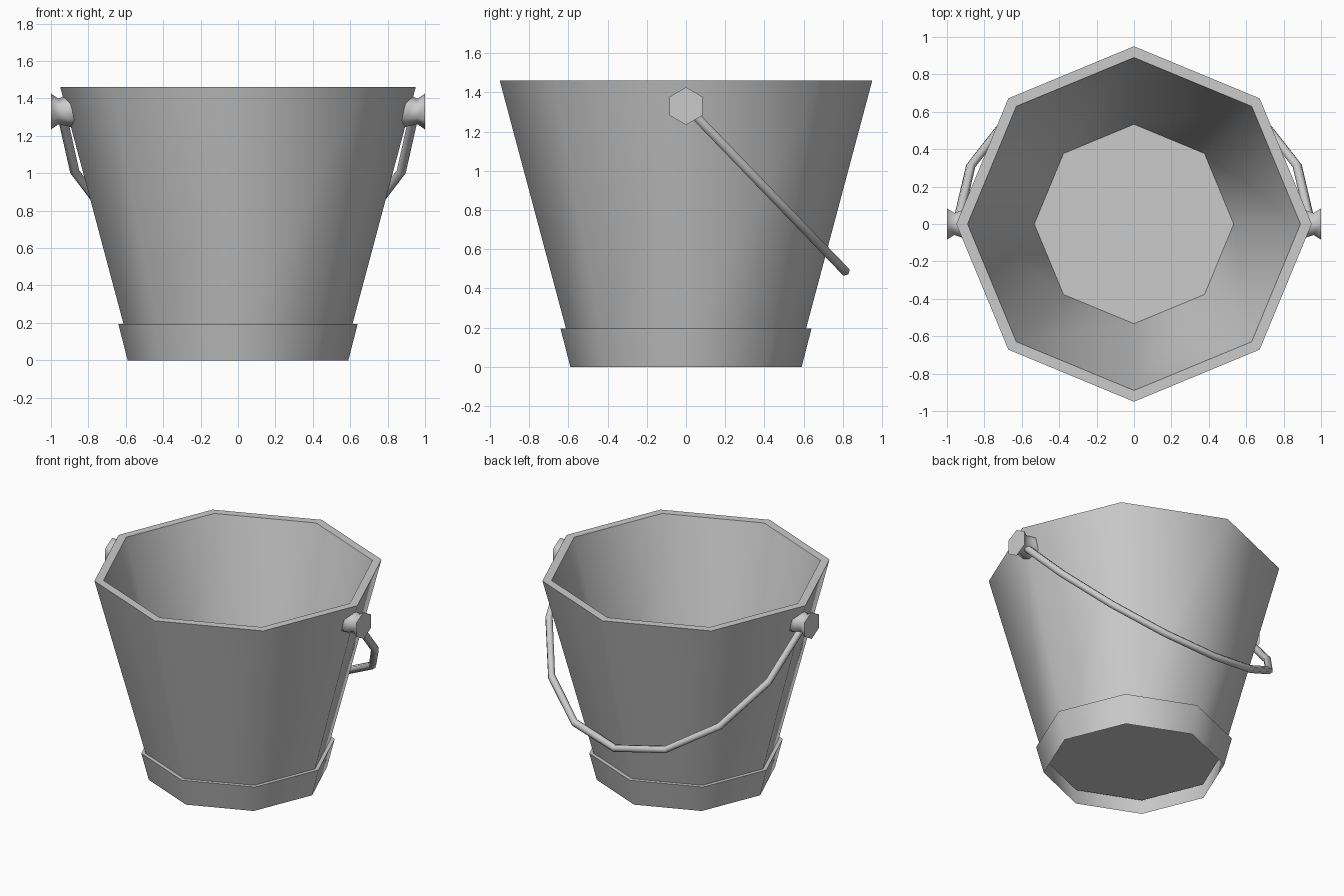
import bpy, bmesh
from math import sin, cos, pi, radians
from mathutils import Vector

if "Cube" in bpy.data.objects:
    bpy.data.objects.remove(bpy.data.objects["Cube"])


def loft(name, rings, caps=True):
    """Skin a list of equal-sized point rings, smooth except at hard edges."""
    bm = bmesh.new()
    loops = [[bm.verts.new(p) for p in ring] for ring in rings]
    n = len(loops[0])
    for a, b in zip(loops, loops[1:]):
        for i in range(n):
            j = (i + 1) % n
            bm.faces.new((a[i], a[j], b[j], b[i]))
    if caps:
        bm.faces.new(loops[0][::-1])
        bm.faces.new(loops[-1])
        bmesh.ops.recalc_face_normals(bm, faces=bm.faces)
    mesh = bpy.data.meshes.new(name)
    bm.to_mesh(mesh)
    bm.free()
    obj = bpy.data.objects.new(name, mesh)
    bpy.context.collection.objects.link(obj)
    bpy.ops.object.select_all(action='DESELECT')
    obj.select_set(True)
    bpy.context.view_layer.objects.active = obj
    bpy.ops.object.shade_smooth_by_angle(angle=radians(65))
    return obj


def octagon(r, z):
    return [(r * cos(i * pi / 4), r * sin(i * pi / 4), z) for i in range(8)]


# Tapered bucket body with wall thickness and raised floor
loft("bucket_body", [octagon(r, z) for r, z in
                     [(0.587, 0.10), (0.95, 1.46), (0.89, 1.46), (0.533, 0.13)]])

# Base band, open underneath, with a narrow ledge on top
loft("base_band", [octagon(r, z) for r, z in
                   [(0.59, 0.0), (0.64, 0.195), (0.605, 0.195)]], caps=False)

# Hexagonal handle knobs: flared base leaning with the wall, neck, flared head
PIVOT_Z = 1.33
for side, label in ((1, "right"), (-1, "left")):
    rings = []
    for x, r, lean in [(0.885, 0.085, 0.2), (0.915, 0.082, 0.2),
                       (0.96, 0.068, 0), (1.0, 0.096, 0)]:
        ring = []
        for i in range(6):
            a = i * pi / 3
            dz = r * cos(a)
            ring.append((side * (x + lean * dz), r * sin(a), PIVOT_Z + dz))
        rings.append(ring)
    loft("handle_knob_" + label, rings)

# Bail handle: half hoop in eight straight pieces, hanging back at 45 degrees
drop = Vector((0, 0.81, -0.84))
out = drop.normalized()
flat = Vector((1, 0, 0)).cross(out)
rings = []
for k in range(9):
    t = k * pi / 8
    centre = Vector((0.945 * cos(t), 0, PIVOT_Z)) + drop * sin(t)
    radial = Vector((cos(t), 0, 0)) + out * sin(t)
    rings.append([centre + 0.026 * (radial * cos(i * pi / 3) + flat * sin(i * pi / 3))
                  for i in range(6)])
loft("bail_handle", rings)
